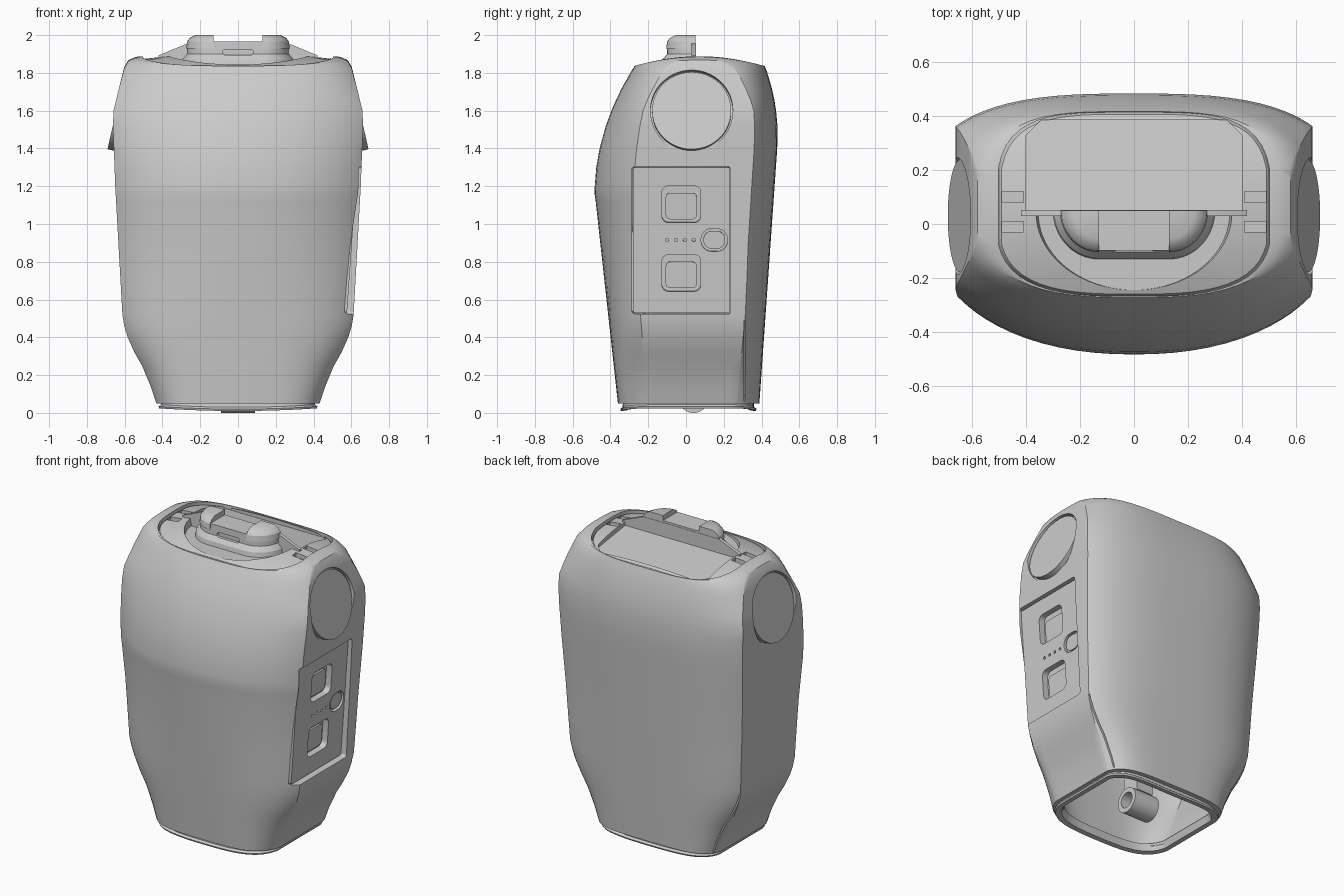
import bpy, bmesh, math
from mathutils import Matrix, Vector

if "Cube" in bpy.data.objects:
    bpy.data.objects.remove(bpy.data.objects["Cube"])


def loft(name, rings, closed=False, mat=Matrix()):
    """Skin a stack of equal-length rings; cap the ends unless closed into a loop."""
    bm = bmesh.new()
    vs = [[bm.verts.new(mat @ Vector(p)) for p in r] for r in rings]
    n = len(vs[0])
    for a, b in list(zip(vs, vs[1:])) + ([(vs[-1], vs[0])] if closed else []):
        for i in range(n):
            bm.faces.new((a[i], a[(i + 1) % n], b[(i + 1) % n], b[i]))
    if not closed:
        bm.faces.new(vs[0])
        bm.faces.new(vs[-1])
    bmesh.ops.recalc_face_normals(bm, faces=bm.faces)
    me = bpy.data.meshes.new(name)
    bm.to_mesh(me)
    bm.free()
    ob = bpy.data.objects.new(name, me)
    bpy.context.collection.objects.link(ob)
    return ob


def at(pts, z):
    return [(x, y, z) for x, y in pts]


def prism(name, pts, z0, z1, mat=Matrix()):
    return loft(name, [at(pts, z0), at(pts, z1)], mat=mat)


def box(name, cx, cy, cz, sx, sy, sz):
    return prism(name, rrect(sx, sy, 0, cx, cy, 0), cz - sz / 2, cz + sz / 2)


def rrect(w, h, r, cx=0, cy=0, n=6):
    out = []
    for k, (sx, sy) in enumerate([(1, 1), (-1, 1), (-1, -1), (1, -1)]):
        for i in range(n + 1):
            t = math.pi / 2 * (k + i / max(n, 1))
            out.append((cx + sx * (w / 2 - r) + r * math.cos(t), cy + sy * (h / 2 - r) + r * math.sin(t)))
    return out


def circle(r, n=64, cx=0):
    return [(cx + r * math.cos(math.tau * i / n), r * math.sin(math.tau * i / n)) for i in range(n)]


def quarter(r, s, y0=.05, x0=.13, n=10):
    """Quarter disc arc from the side (x0 + r) round to the front, on side s."""
    t = [math.pi / 2 * i / n for i in range(n + 1)]
    return [(s * (x0 + r * math.cos(a)), y0 - (r + .01) * math.sin(a)) for a in t]


def half_round(r):
    return quarter(r, -1) + quarter(r, 1)[::-1]


def half_ellipse(rx, front, y0=.04, n=40):
    return [(-rx * math.cos(math.pi * i / n), y0 + (front - y0) * math.sin(math.pi * i / n)) for i in range(n + 1)]


def cut(ob, *cutters):
    for c in cutters:
        m = ob.modifiers.new("cut", 'BOOLEAN')
        m.operation, m.solver, m.object = 'DIFFERENCE', 'EXACT', c
    me = bpy.data.meshes.new_from_object(ob.evaluated_get(bpy.context.evaluated_depsgraph_get()))
    ob.modifiers.clear()
    ob.data = me
    for c in cutters:
        bpy.data.objects.remove(c)


def outline(w, a, yf, yb, n, t=0, yc=.03, K=28, S=10):
    """Superellipse front and back arcs, clipped by flat sides at x = +-w, inset by t."""
    w, a, yf, yb = w - t, a - t, yf + t, yb - t

    def arc(x, end, n):
        return x, yc + (end - yc) * (1 - (abs(x) / a) ** n) ** (1 / n)
    xs = [w * math.sin(math.pi / 2 * (2 * i / K - 1)) for i in range(K + 1)]
    front = [arc(x, yf, n) for x in xs]
    back = [arc(x, yb, n + .7) for x in reversed(xs)]
    y0, y1 = front[-1][1], back[0][1]
    ys = [y0 + (y1 - y0) * i / S for i in range(1, S)]
    return front + [(w, y) for y in ys] + back + [(-w, y) for y in reversed(ys)]


def bow(pts, z, b):
    return [(x, y, z + b * (1 - ((y - .07) / .35) ** 2)) for x, y in pts]


# Half width of the body against height; the rest of the section follows rules
WIDTH = [(.05, .432), (.14, .462), (.25, .508), (.32, .548), (.40, .584), (.46, .602), (.52, .612),
         (1.2, .65), (1.52, .662), (1.6, .659), (1.72, .63), (1.81, .602)]


def body(z, t=0):
    for (z0, w0), (z1, w1) in zip(WIDTH, WIDTH[1:]):
        if z <= z1:
            w = w0 + (w1 - w0) * (z - z0) / (z1 - z0)
            break
    yf = -.355 - .11 * z if z < 1.16 else -.484 + .46 * (z - 1.16) ** 2
    yb = .385 + .07 * z - .5 * max(0, z - 1.4) ** 2
    k = 1.03 + .14 * min(1, z / .6) ** 1.3 + .03 * max(0, z - .6) - .75 * max(0, z - 1.6)
    n = 2.2 + 1.8 * max(0, 1 - z / .9) ** 2 + 2 * max(0, z - 1.6)
    return outline(w, w * k, yf, yb, n, t)


# Main shell: outer skin upward, rounded rim, inner skin back down
levels = sorted([z for z, w in WIDTH] + [.7, .9, 1.06, 1.12, 1.16, 1.3, 1.4, 1.66, 1.77])
outer = [bow(body(z), z, .25 * max(0, z - 1.72)) for z in levels]
rim_out = outline(.58, .588, -.277, .42, 2.7)
rim_in = outline(.503, .51, -.268, .415, 3)
rim_mid = [((a + c) / 2, (b + d) / 2) for (a, b), (c, d) in zip(rim_out, rim_in)]
rim = [bow(rim_out, 1.828, .04), bow(rim_mid, 1.835, .05), bow(rim_in, 1.833, .055), bow(rim_in, 1.77, .055)]
inner = [at(body(z, .055), z) for z in reversed(levels) if z < 1.7]
shell = loft("torso_shell", outer + rim + inner, closed=True)

# Tilted shoulder discs in round sockets, and shallow seams between front and back shells
cutters = []
for s in (1, -1):
    M = Matrix.Translation((s * .645, .03, 1.6)) @ Matrix.Rotation(s * 1.349, 4, 'Y')
    cutters.append(prism("socket_cutter", circle(.218), -.03, .2, M))
    prism("shoulder_disc", circle(.209), -.09, 0, M)
    seam = box("seam_cutter", s * .6, .31, .275, .4, .007, .43)
    cut(seam, loft("seam_core", [at(body(z, .015), z) for z in levels if z < .6]))
    cutters.append(seam)

# Control panel set into the right side
P = Matrix.Translation((.604, -.025, .915)) @ Matrix.Rotation(.07, 4, 'Y') @ \
    Matrix.Rotation(math.pi / 2, 4, 'Z') @ Matrix.Rotation(math.pi / 2, 4, 'X')
cutters.append(prism("panel_cutter", rrect(.522, .782, .015), -.09, .2, P))
cut(shell, *cutters)
panel = prism("control_panel", rrect(.512, .772, .012), -.09, 0, P)
pockets = [prism("port_cutter", rrect(.14, .12, .055, .175), -.02, .1, P)]
prism("port_cover", rrect(.115, .095, .045, .175), -.03, -.006, P)
for cy in (.19, -.175):
    pockets.append(prism("pocket_cutter", rrect(.205, .195, .035, 0, cy), -.04, .1, P))
    prism("square_button", rrect(.165, .14, .025, 0, cy - .012), -.05, -.028, P)
for i in range(4):
    pockets.append(prism("light_cutter", circle(.009, 12, -.075 + .047 * i), -.01, .1, P))
cut(panel, *pockets)

# Domed top cap, flared below to close the joint with the rim
edge = outline(.498, .505, -.264, .411, 3)
cap_rings = [at(outline(.498, .505, -.264, .411, 3, -.015), z) for z in (1.74, 1.78)]
for f in (1, .988, .9, .75, .6, .45, .3, .15, .03):
    pts = [(x * f, .07 + (y - .07) * f) for x, y in edge]
    cap_rings.append([(x, y, z - .12 * x * x - (.006 if f == 1 else 0)) for x, y, z in bow(pts, 1.83, .074)])
cap = loft("top_cap", cap_rings)

# Recesses of the cap: rear bay, front half-ring, side vents
bay = [(-.40, .05), (.40, .05), (.40, .33), (.345, .385), (-.345, .385), (-.40, .33)]
rear_bay = loft("bay_cutter", [[(x, y, 1.872 - .14 * y) for x, y in bay], at(bay, 2.1)])
ring = loft("ring_cutter", [at(half_ellipse(.355, -.245), 1.842), at(half_ellipse(.375, -.262), 1.95)])
vents = [box("vent_cutter", s * .45, y, 1.925, .08, .04, .15) for s in (1, -1) for y in (.10, -.01)]
cut(cap, rear_bay, ring, *vents)

# Neck mount: rear wall, rounded base with a slot, two rounded lugs
W = Matrix.Rotation(math.pi / 2, 4, 'X')
wall = [(.42, 1.80), (.42, 1.893), (.27, 1.955)]
prism("neck_wall", wall + [(-x, z) for x, z in reversed(wall)], -.052, -.03, W)
base = loft("neck_base", [at(half_round(r), z) for r, z in ((.175, 1.82), (.165, 1.87), (.14, 1.90), (.138, 1.967))])
cut(base, prism("slot_cutter", rrect(.16, .03, .014), 0, .2, Matrix.Translation((0, -.085, 1.91)) @ W))
for s in (1, -1):
    loft("neck_lug", [at(quarter(r, s) + [(s * .13, .05)], z) for r, z in
                      ((.145, 1.93), (.14, 1.965), (.125, 1.985), (.095, 2))])

# Bottom lip, sagging slightly towards the middle
lip = []
for t, z in ((.004, .025), (0, .035), (.012, .045), (.014, .07), (.05, .07), (.035, .028)):
    pts = outline(.421, .435, -.348, .373, 4, t)
    lip.append([(x, y, z - .015 * (1 - (x / .43) ** 2)) for x, y in pts])
loft("bottom_lip", lip, closed=True)

# Hip joint seen through the opening
H = Matrix.Translation((0, .04, .08)) @ Matrix.Rotation(math.pi / 2, 4, 'Y')
loft("hip_ring", [at(circle(r), z) for r, z in ((.08, -.09), (.08, .09), (.05, .09), (.05, -.09))], closed=True, mat=H)
box("hip_bracket", 0, .04, .28, .12, .12, .28)
box("hip_crossbar", 0, .04, .405, 1.04, .2, .05)

# Smooth shading with crisp edges
for o in bpy.context.scene.objects:
    o.select_set(True)
    bpy.context.view_layer.objects.active = o
bpy.ops.object.shade_smooth_by_angle(angle=math.radians(28))
